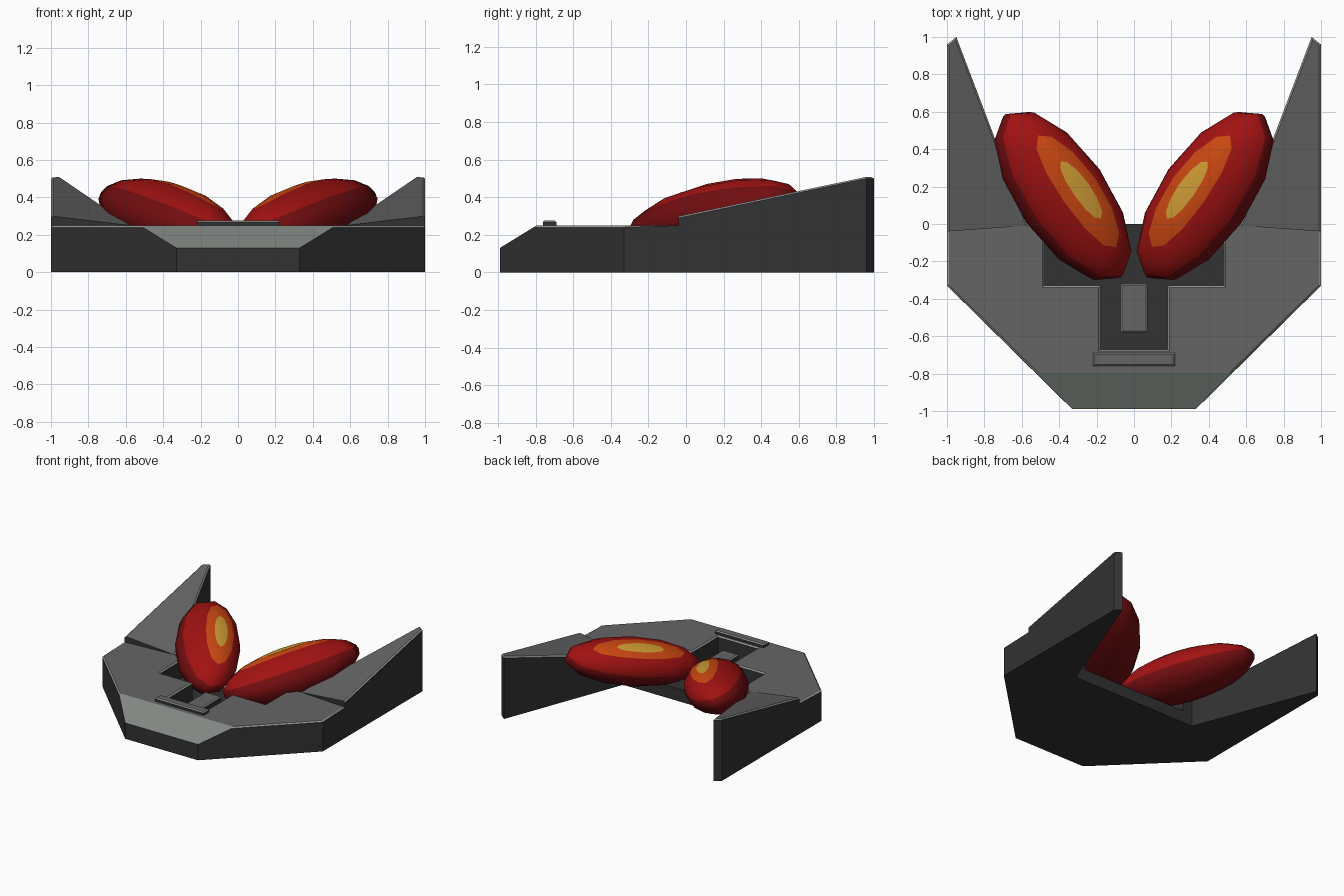
import bpy, bmesh
from math import sin, cos, pi, radians, sqrt
from mathutils import Vector, Matrix

cube = bpy.data.objects.get("Cube")
if cube:
    bpy.data.objects.remove(cube)


def material(name, rgb):
    m = bpy.data.materials.new(name)
    m.use_nodes = True
    m.diffuse_color = (*rgb, 1)
    m.node_tree.nodes["Principled BSDF"].inputs["Base Color"].default_value = (*rgb, 1)
    return m


HULL = [material("dark_grey", (.032, .032, .032)),
        material("deck_grey", (.13, .13, .13)),
        material("pale_grey", (.22, .245, .225)),
        material("trim_grey", (.3, .3, .28))]
GLOW = [material("yellow", (.62, .33, .035)),
        material("orange", (.6, .065, .006)),
        material("red", (.36, .006, .006)),
        material("dark_red", (.17, .004, .005))]
DARK, DECK, PALE, TRIM = range(4)


def finish(bm, name, mats, smooth=False):
    bmesh.ops.recalc_face_normals(bm, faces=bm.faces[:])
    for f in bm.faces:
        f.smooth = smooth
    me = bpy.data.meshes.new(name)
    bm.to_mesh(me)
    bm.free()
    for m in mats:
        me.materials.append(m)
    ob = bpy.data.objects.new(name, me)
    bpy.context.collection.objects.link(ob)
    return ob


def trim_edges(bm, width):
    """Bevel every edge between a deck face and a dark wall."""
    edges = [e for e in bm.edges
             if {f.material_index for f in e.link_faces} == {DARK, DECK}
             and not any(f in steps for f in e.link_faces)]
    bmesh.ops.bevel(bm, geom=edges, offset=width, segments=1, affect='EDGES',
                    profile=.5, clamp_overlap=False, material=TRIM)


# Hull: one half as named corners, then mirrored
H, FLOOR = .25, .1
bm = bmesh.new()
cache = {}


def face(mat, *points):
    verts = [cache.setdefault(p, None) or cache.update({p: bm.verts.new(p)}) or cache[p]
             for p in points]
    f = bm.faces.new(verts)
    f.material_index = mat
    return f


def at(xy, z):
    return (xy[0], xy[1], z)


nose_mid, nose = (0, -.99), (.33, -.99)
slope_mid, slope = (0, -.795), (.525, -.795)
shoulder, notch = (1, -.33), (1, -.04)
tip_out, tip_in = (1, .96), (.95, 1)
inner, back_mid = (.57, 0), (0, 0)
recess = [(0, -.67), (.18, -.67), (.18, -.33), (.48, -.33), (.48, 0)]
RISE, TIP, LIP = .3, .51, .13

face(DECK, *[at(p, H) for p in recess + [inner, notch, shoulder, slope, slope_mid]])
face(DECK, at(inner, H), at(notch, RISE), at(tip_out, TIP), at(tip_in, TIP))
face(DARK, at(inner, H), at(notch, H), at(notch, RISE))
face(PALE, at(slope_mid, H), at(slope, H), at(nose, LIP), at(nose_mid, LIP))
face(DARK, at(nose_mid, LIP), at(nose, LIP), at(nose, 0), at(nose_mid, 0))
face(DARK, at(nose, 0), at(shoulder, 0), at(shoulder, H), at(slope, H), at(nose, LIP))
face(DARK, at(shoulder, 0), at(tip_out, 0), at(tip_out, TIP), at(notch, RISE),
     at(notch, H), at(shoulder, H))
face(DARK, at(tip_out, 0), at(tip_in, 0), at(tip_in, TIP), at(tip_out, TIP))
face(DARK, at(tip_in, 0), at(inner, 0), at(inner, H), at(tip_in, TIP))
face(DARK, at(back_mid, 0), at(inner, 0), at(inner, H), at(recess[-1], H),
     at(recess[-1], FLOOR), at(back_mid, FLOOR))
face(DARK, *[at(p, FLOOR) for p in recess + [back_mid]])
face(DARK, *[at(p, 0) for p in (back_mid, inner, tip_in, tip_out, shoulder, nose, nose_mid)])
for a, b in zip(recess, recess[1:]):
    face(DARK, at(a, H), at(b, H), at(b, FLOOR), at(a, FLOOR))

bmesh.ops.mirror(bm, geom=bm.verts[:] + bm.edges[:] + bm.faces[:], matrix=Matrix(),
                 merge_dist=.0005, axis='X')
bmesh.ops.remove_doubles(bm, verts=bm.verts[:], dist=.0005)
bmesh.ops.recalc_face_normals(bm, faces=bm.faces[:])
steps = {f for f in bm.faces if len(f.verts) == 3}
trim_edges(bm, .01)
finish(bm, "hull", HULL)
steps = set()


# Raised plates: dark sides, grey top, pale bevel
def plate(name, half_x, y0, y1, z0, z1):
    bm = bmesh.new()
    bmesh.ops.create_cube(bm, size=1)
    for v in bm.verts:
        v.co = (v.co.x * 2 * half_x, (y0 + y1) / 2 + v.co.y * (y1 - y0),
                (z0 + z1) / 2 + v.co.z * (z1 - z0))
    bm.normal_update()
    for f in bm.faces:
        f.material_index = DECK if f.normal.z > .5 else DARK
    trim_edges(bm, .008)
    finish(bm, name, HULL)


plate("front_bar", .22, -.76, -.69, H - .01, .277)
plate("channel_block", .072, -.58, -.32, FLOOR - .01, .2)

# Glowing pods: tilted ellipsoids whose rings are the colour bands
SEGMENTS = 12
RINGS = [(.35, .22, 0), (.68, .47, 1), (.87, .78, 2), (.98, .96, 2), (1, 1, 3)]


def pod(name, side):
    yaw, pitch = radians(35), radians(11.3)
    along = Vector((sin(yaw) * cos(pitch), cos(yaw) * cos(pitch), sin(pitch)))
    across = Vector((-cos(yaw), sin(yaw), 0))
    up = along.cross(across)
    if up.z < 0:
        up = -up
    roll = Matrix.Rotation(radians(-25), 3, 'X')
    centre = Vector((.38, .15, .3))
    bm = bmesh.new()

    def vert(u, v, w):
        p = roll @ Vector((u, v, w))
        co = centre + along * p.x * .545 + across * p.y * .245 + up * p.z * .175
        co.x *= side
        return bm.verts.new(co)

    def ring(a, b, sign):
        out = []
        for i in range(SEGMENTS):
            t = 2 * pi * i / SEGMENTS
            u, v = a * cos(t), b * sin(t)
            out.append(vert(u, v, sign * sqrt(max(0, 1 - u * u - v * v))))
        return out

    loops = [(ring(a, b, 1), band) for a, b, band in RINGS]
    loops += [(ring(a, b, -1), 3) for a, b, _ in reversed(RINGS[:-1])]
    bm.faces.new(loops[0][0]).material_index = 0
    bm.faces.new(loops[-1][0]).material_index = 3
    for (r0, _), (r1, band) in zip(loops, loops[1:]):
        for i in range(SEGMENTS):
            j = (i + 1) % SEGMENTS
            bm.faces.new((r0[i], r0[j], r1[j], r1[i])).material_index = band
    finish(bm, name, GLOW, smooth=True)


pod("left_pod", 1)
pod("right_pod", -1)
